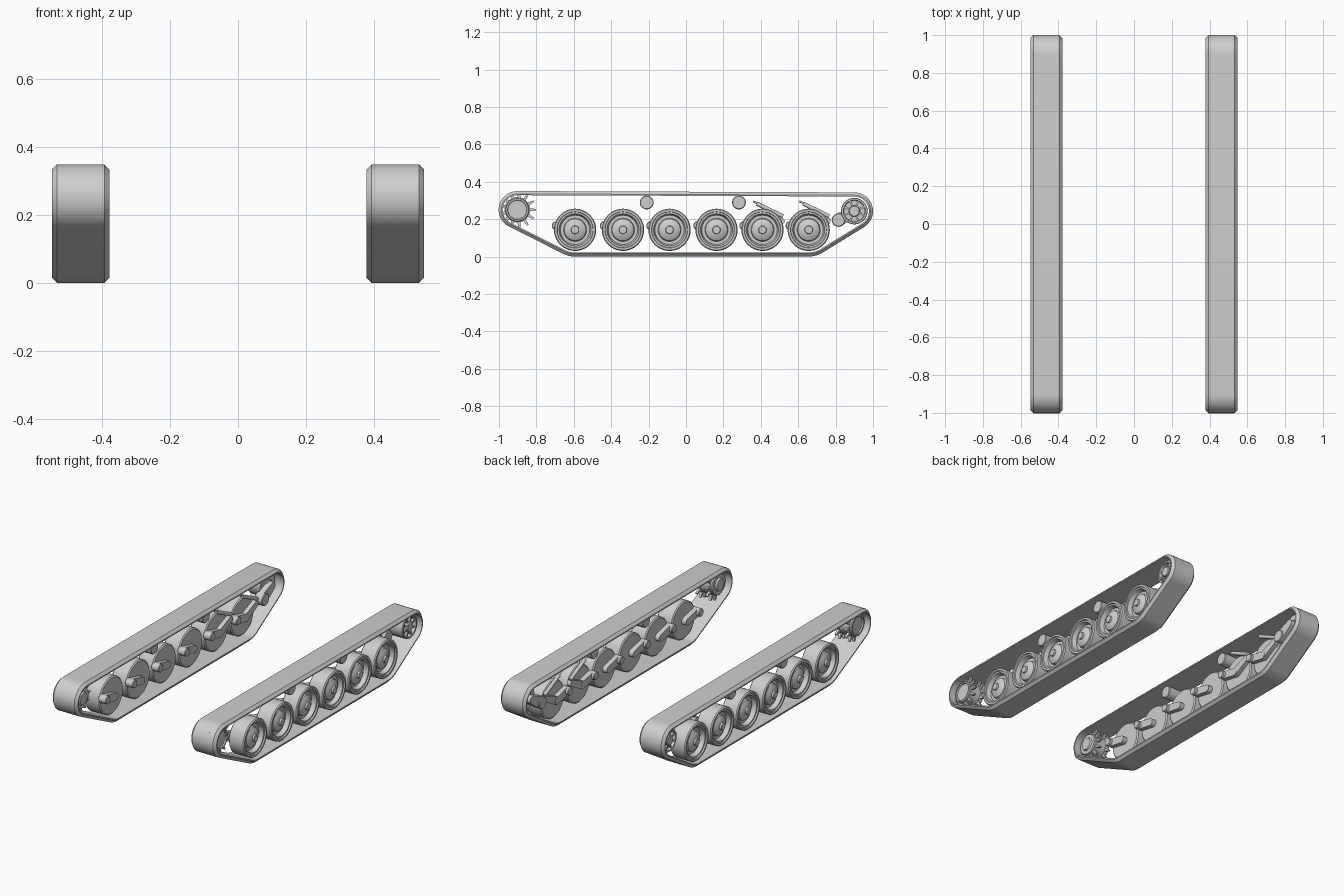
import bpy, bmesh
from math import sin, cos, pi, tau, atan2, acos, hypot
from mathutils import Vector

cube = bpy.data.objects.get("Cube")
if cube:
    bpy.data.objects.remove(cube, do_unlink=True)

grey = bpy.data.materials.new("light_grey")
grey.use_nodes = True
grey.diffuse_color = (0.62, 0.62, 0.62, 1)
grey.node_tree.nodes["Principled BSDF"].inputs["Base Color"].default_value = (0.62, 0.62, 0.62, 1)
parts = []


def finish(name, bm):
    """Turn a bmesh into an object mirrored to both sides."""
    bmesh.ops.remove_doubles(bm, verts=bm.verts, dist=1e-5)
    bmesh.ops.recalc_face_normals(bm, faces=bm.faces)
    mesh = bpy.data.meshes.new(name)
    bm.to_mesh(mesh)
    bm.free()
    mesh.materials.append(grey)
    ob = bpy.data.objects.new(name, mesh)
    bpy.context.collection.objects.link(ob)
    mirror = ob.modifiers.new("both_sides", 'MIRROR')
    mirror.use_axis[0] = True
    parts.append(ob)


def lathe(name, y, z, profile, steps=40):
    """Spin (x, radius) points about a sideways axle."""
    bm = bmesh.new()
    vs = [bm.verts.new((x, y, z + r)) for x, r in profile]
    edges = [bm.edges.new(pair) for pair in zip(vs, vs[1:])]
    bmesh.ops.spin(bm, geom=vs + edges, cent=(0, y, z), axis=(1, 0, 0),
                   angle=tau, steps=steps, use_duplicate=False)
    finish(name, bm)


def drum(name, y, z, r, x0, x1, bevel=0.004):
    lathe(name, y, z, [(x0, 0), (x0, r - bevel), (x0 + bevel, r),
                       (x1 - bevel, r), (x1, r - bevel), (x1, 0)], 28)


def plate(name, outline, x0, x1):
    """Extrude a (y, z) outline sideways."""
    bm = bmesh.new()
    face = bm.faces.new([bm.verts.new((x0, y, z)) for y, z in outline])
    new = bmesh.ops.extrude_face_region(bm, geom=[face])["geom"]
    bmesh.ops.translate(bm, vec=(x1 - x0, 0, 0),
                        verts=[g for g in new if isinstance(g, bmesh.types.BMVert)])
    finish(name, bm)


def belt_outline(circles, inset=0, steps=14):
    """Outline of a belt wrapped counter-clockwise round (y, z, radius) circles."""
    normals = []
    for (ay, az, ar), (by, bz, br) in zip(circles, circles[1:] + circles[:1]):
        dy, dz = by - ay, bz - az
        normals.append(atan2(dz, dy) - acos((ar - br) / hypot(dy, dz)))
    points = []
    for i, (y, z, r) in enumerate(circles):
        start = normals[i - 1]
        sweep = (normals[i] - start) % tau
        for k in range(steps + 1):
            a = start + sweep * k / steps
            points.append((y + (r - inset) * cos(a), z + (r - inset) * sin(a)))
    return points


def arm(name, a, b, x0, x1):
    plate(name, belt_outline([a, b], steps=10), x0, x1)


def rod(name, x, a, b, r):
    """Round bar between two (y, z) points."""
    p, q = Vector((x, *a)), Vector((x, *b))
    bm = bmesh.new()
    rot = (q - p).to_track_quat('Z', 'Y').to_matrix().to_4x4()
    rot.translation = (p + q) / 2
    bmesh.ops.create_cone(bm, cap_ends=True, segments=16, radius1=r, radius2=r,
                          depth=(q - p).length, matrix=rot)
    finish(name, bm)


WHEELS = [-0.593, -0.337, -0.088, 0.163, 0.409, 0.656]
AXLE = 0.143
SPROCKET = (-0.902, 0.25)
IDLER = (0.9, 0.243)

# Track belt with chamfered outer edges
path = [(WHEELS[0], AXLE, AXLE), (WHEELS[-1], AXLE, AXLE), (*IDLER, 0.1), (*SPROCKET, 0.1)]
section = [(0.379, 0.015), (0.394, 0), (0.533, 0), (0.548, 0.015), (0.548, 0.022), (0.379, 0.022)]
bm = bmesh.new()
loops = [[bm.verts.new((x, y, z)) for y, z in belt_outline(path, inset, 20)] for x, inset in section]
for one, two in zip(loops, loops[1:] + loops[:1]):
    for k in range(len(one)):
        bm.faces.new((one[k - 1], one[k], two[k], two[k - 1]))
finish("track_belt", bm)

# Dished road wheels, flat on the inner side, with swing arms
wheel = [(0.43, 0), (0.43, 0.106), (0.436, 0.113), (0.528, 0.113), (0.534, 0.108),
         (0.534, 0.097), (0.526, 0.095), (0.526, 0.086), (0.5, 0.078), (0.5, 0.062),
         (0.512, 0.058), (0.522, 0.042), (0.526, 0.022), (0.536, 0.02), (0.536, 0)]
for i, y in enumerate(WHEELS):
    n = str(i + 1)
    lathe("road_wheel_" + n, y, AXLE, wheel)
    arm("swing_arm_" + n, (y - 0.1, 0.165, 0.024), (y, AXLE, 0.022), 0.4, 0.429)
    drum("arm_pivot_" + n, y - 0.1, 0.165, 0.024, 0.382, 0.435)
    if i > 3:
        # Dampers on the last two wheels
        arm("damper_arm_" + n, (y, AXLE, 0.024), (y + 0.1, 0.19, 0.018), 0.402, 0.428)
        rod("damper_rod_" + n, 0.412, (y - 0.05, 0.295), (y + 0.02, 0.264), 0.005)
        rod("damper_body_" + n, 0.412, (y - 0.03, 0.283), (y + 0.11, 0.215), 0.011)

# Return rollers
for label, y in (("front", -0.21), ("rear", 0.283)):
    drum(label + "_return_roller", y, 0.289, 0.037, 0.41, 0.51)

# Drive sprocket: hub drum with two toothed rings
TEETH = 13
y, z = SPROCKET
lathe("sprocket_hub", y, z, [(0.4, 0), (0.4, 0.035), (0.41, 0.04), (0.41, 0.06), (0.415, 0.064),
                             (0.515, 0.064), (0.52, 0.06), (0.52, 0.052), (0.512, 0.05), (0.512, 0)])
gear = []
for t in range(TEETH):
    for step, r in ((-0.5, 0.067), (-0.24, 0.069), (-0.09, 0.1), (0.09, 0.1), (0.24, 0.069)):
        a = (t + step) * tau / TEETH
        gear.append((y + r * cos(a), z + r * sin(a)))
for label, x in (("inner", 0.425), ("outer", 0.492)):
    plate(label + "_sprocket_teeth", gear, x, x + 0.014)

# Spoked idler wheel and its tensioner arm
y, z = IDLER
lathe("idler_wheel", y, z, [(0.43, 0), (0.43, 0.066), (0.434, 0.071), (0.516, 0.071), (0.52, 0.068),
                            (0.52, 0.059), (0.5, 0.056), (0.5, 0)])
drum("idler_hub", y, z, 0.03, 0.42, 0.524)
for s in range(8):
    a = (s + 0.5) * tau / 8
    arm("idler_spoke_" + str(s + 1), (y + 0.025 * cos(a), z + 0.025 * sin(a), 0.005),
        (y + 0.057 * cos(a), z + 0.057 * sin(a), 0.005), 0.495, 0.515)
arm("tensioner_arm", (0.815, 0.195, 0.036), (y, z, 0.024), 0.395, 0.43)
drum("tensioner_pivot", 0.815, 0.195, 0.036, 0.385, 0.44)

# Smooth curved surfaces, keep edges sharp
bpy.ops.object.select_all(action='DESELECT')
for ob in parts:
    ob.select_set(True)
bpy.context.view_layer.objects.active = parts[0]
bpy.ops.object.shade_smooth_by_angle(angle=pi / 6)
